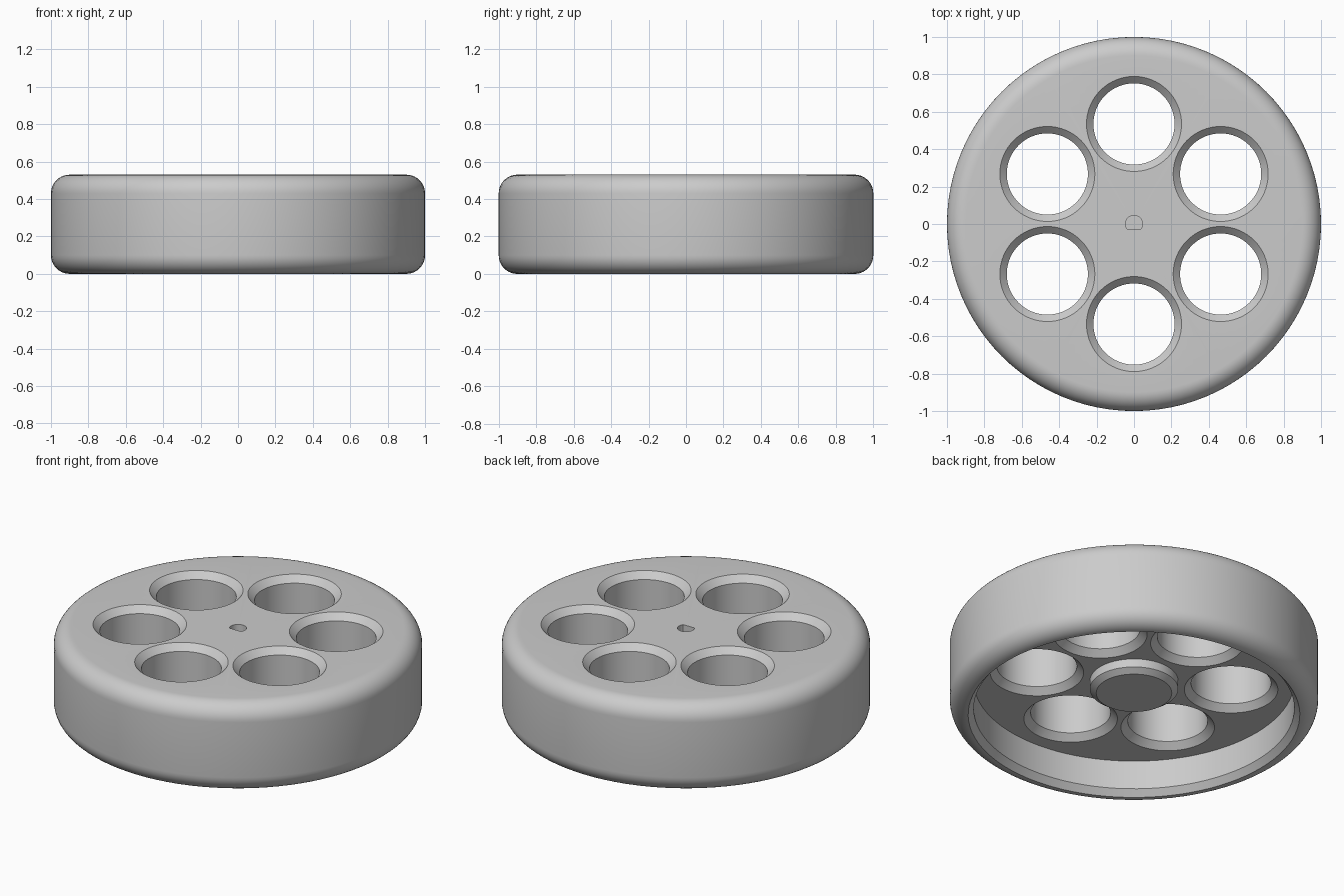
import bpy, bmesh
from math import cos, sin, pi, radians
from mathutils import Matrix, Vector

if "Cube" in bpy.data.objects:
    bpy.data.objects.remove(bpy.data.objects["Cube"], do_unlink=True)

HEIGHT = 0.53
WEB_BOTTOM = 0.21
CORNER = 0.1

grey = bpy.data.materials.new("light_grey")
grey.use_nodes = True
COLOUR = (0.6, 0.6, 0.6, 1)
grey.diffuse_color = COLOUR
grey.node_tree.nodes["Principled BSDF"].inputs["Base Color"].default_value = COLOUR


def add_object(name, bm):
    bmesh.ops.recalc_face_normals(bm, faces=bm.faces)
    mesh = bpy.data.meshes.new(name)
    bm.to_mesh(mesh)
    bm.free()
    mesh.materials.append(grey)
    obj = bpy.data.objects.new(name, mesh)
    bpy.context.collection.objects.link(obj)
    return obj


def lathe(name, profile, segments):
    """Revolve an (r, z) profile that starts and ends on the z axis."""
    bm = bmesh.new()
    verts = [bm.verts.new((r, 0, z)) for r, z in profile]
    edges = [bm.edges.new(pair) for pair in zip(verts, verts[1:])]
    bmesh.ops.spin(bm, geom=verts + edges, cent=(0, 0, 0), axis=(0, 0, 1),
                   angle=2 * pi, steps=segments, use_merge=True)
    bmesh.ops.remove_doubles(bm, verts=bm.verts, dist=1e-5)
    return add_object(name, bm)


def arc(cx, cz, start, end, steps=10):
    angles = [radians(start + (end - start) * i / steps) for i in range(steps + 1)]
    return [(cx + CORNER * cos(a), cz + CORNER * sin(a)) for a in angles]


def cut(target, cutter):
    cutter.hide_render = True
    mod = target.modifiers.new("cut", "BOOLEAN")
    mod.operation = "DIFFERENCE"
    mod.solver = "EXACT"
    mod.object = cutter
    bpy.context.view_layer.objects.active = target
    bpy.ops.object.modifier_apply(modifier=mod.name)
    bpy.data.objects.remove(cutter, do_unlink=True)


# Wheel body: rounded rim, hollow underside, chamfered hub
edge = 1 - CORNER
profile = [(0, HEIGHT)]
profile += arc(edge, HEIGHT - CORNER, 90, 0)
profile += arc(edge, CORNER, 0, -90)
profile += [(0.87, 0.037), (0.87, WEB_BOTTOM), (0.24, WEB_BOTTOM),
            (0.24, 0.16), (0.205, 0.135), (0, 0.135)]
wheel = lathe("wheel", profile, 96)

# Six lightening holes, chamfered on both faces
BORE, CHAMFER, OVER = 0.217, 0.037, 0.01
wide = BORE + CHAMFER + OVER
hole_profile = [(0, HEIGHT + OVER), (wide, HEIGHT + OVER),
                (BORE, HEIGHT - CHAMFER), (BORE, WEB_BOTTOM + CHAMFER),
                (wide, WEB_BOTTOM - OVER), (0, WEB_BOTTOM - OVER)]
for i in range(6):
    angle = radians(90 + 60 * i)
    cutter = lathe("hole_cutter", hole_profile, 64)
    cutter.data.transform(Matrix.Translation(
        Vector((cos(angle), sin(angle), 0)) * 0.535))
    cut(wheel, cutter)

# Blind D-shaped shaft socket in the top face
bm = bmesh.new()
outline = [radians(-36 + 252 * i / 24) for i in range(25)]
face = bm.faces.new([bm.verts.new((0.046 * cos(a), 0.046 * sin(a), 0.18))
                     for a in outline])
top = bmesh.ops.extrude_face_region(bm, geom=[face])["geom"]
bmesh.ops.translate(bm, vec=(0, 0, HEIGHT - 0.13),
                    verts=[v for v in top if isinstance(v, bmesh.types.BMVert)])
cut(wheel, add_object("socket_cutter", bm))

# Smooth curves with crisp chamfer edges
bpy.ops.object.select_all(action="DESELECT")
wheel.select_set(True)
bpy.context.view_layer.objects.active = wheel
bpy.ops.object.shade_smooth_by_angle(angle=radians(25))
